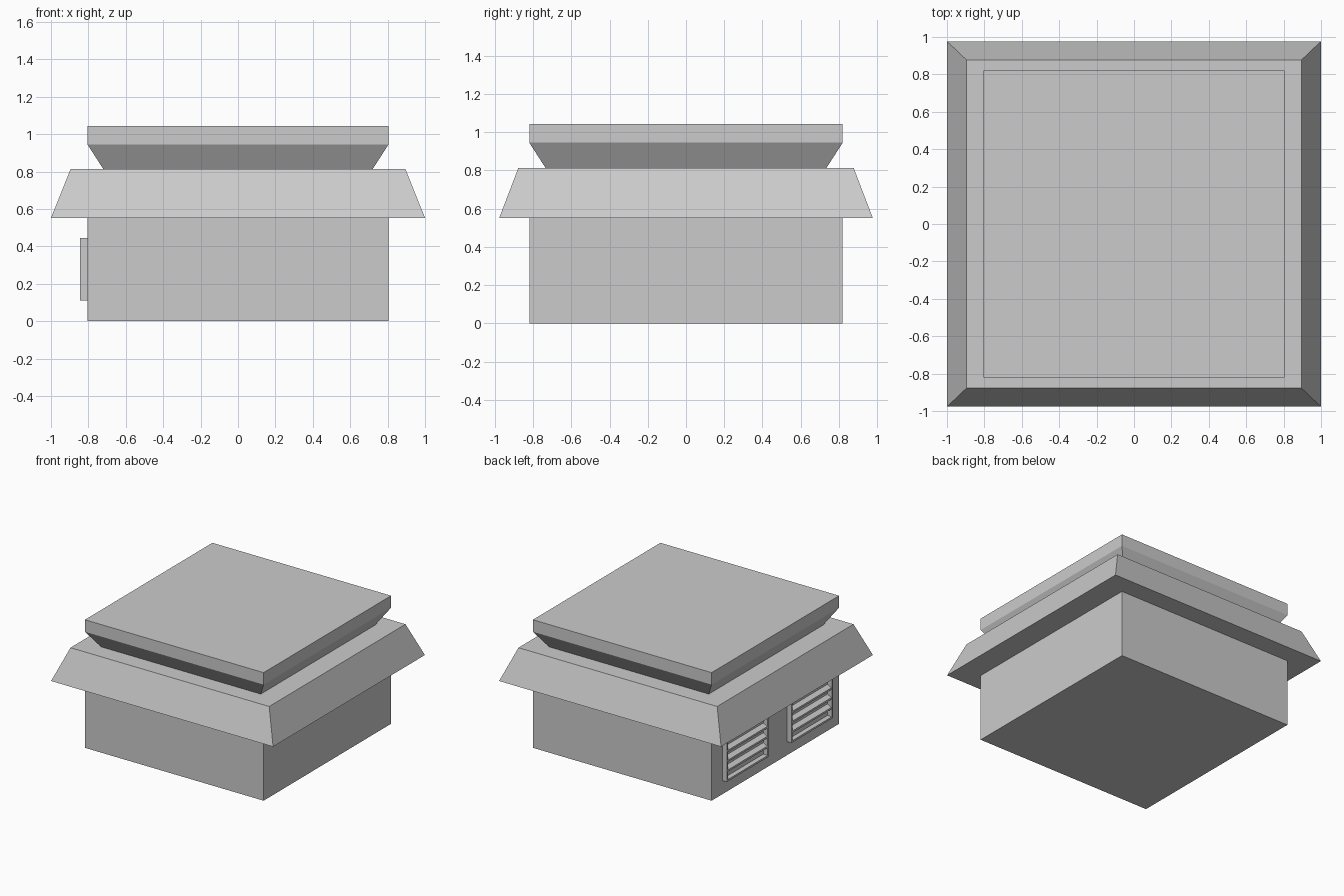
import bpy, bmesh

if "Cube" in bpy.data.objects:
    bpy.data.objects.remove(bpy.data.objects["Cube"])


def add_object(name, bm):
    bmesh.ops.recalc_face_normals(bm, faces=bm.faces)
    mesh = bpy.data.meshes.new(name)
    bm.to_mesh(mesh)
    bm.free()
    obj = bpy.data.objects.new(name, mesh)
    bpy.context.collection.objects.link(obj)
    return obj


def stack(name, rings):
    """Closed rectangular solid through rings of (half x, half y, z)."""
    bm = bmesh.new()
    loops = [[bm.verts.new((sx * hx, sy * hy, z))
              for sx, sy in ((-1, -1), (1, -1), (1, 1), (-1, 1))]
             for hx, hy, z in rings]
    for a, b in zip(loops, loops[1:]):
        for i in range(4):
            j = (i + 1) % 4
            bm.faces.new((a[i], a[j], b[j], b[i]))
    bm.faces.new(loops[0])
    bm.faces.new(loops[-1])
    return add_object(name, bm)


def prism(bm, profile, y0, y1):
    """Extrude an x-z profile from y0 to y1."""
    a = [bm.verts.new((x, y0, z)) for x, z in profile]
    b = [bm.verts.new((x, y1, z)) for x, z in profile]
    n = len(profile)
    for i in range(n):
        j = (i + 1) % n
        bm.faces.new((a[i], a[j], b[j], b[i]))
    bm.faces.new(a)
    bm.faces.new(b)


# Main housing, sloped skirt and flared cap
stack("body", [(0.805, 0.82, 0), (0.805, 0.82, 0.552)])
stack("skirt", [(1.0, 0.977, 0.552), (0.895, 0.877, 0.813)])
stack("cap", [(0.72, 0.735, 0.813), (0.805, 0.82, 0.945), (0.805, 0.82, 1.043)])

# Two louvred vents on the left side
WALL, OUT = -0.803, -0.845
Z0, Z1, RIM, SLATS = 0.11, 0.445, 0.015, 4
for name, y0, y1 in (("front_vent", -0.685, -0.15), ("back_vent", 0.14, 0.68)):
    bm = bmesh.new()
    upright = [(WALL, Z0), (OUT, Z0), (OUT, Z1), (WALL, Z1)]
    prism(bm, upright, y0, y0 + RIM)
    prism(bm, upright, y1 - RIM, y1)
    # top and bottom rails
    for z in (Z0, Z1 - RIM):
        prism(bm, [(WALL, z), (OUT, z), (OUT, z + RIM), (WALL, z + RIM)],
              y0 + RIM, y1 - RIM)
    # tilted slats
    step = (Z1 - Z0 - RIM) / SLATS
    for i in range(1, SLATS):
        z = Z0 + i * step
        prism(bm, [(WALL, z + 0.015), (OUT + 0.004, z - 0.005),
                   (OUT + 0.004, z + 0.01), (WALL, z + 0.03)],
              y0 + RIM, y1 - RIM)
    add_object(name, bm)
